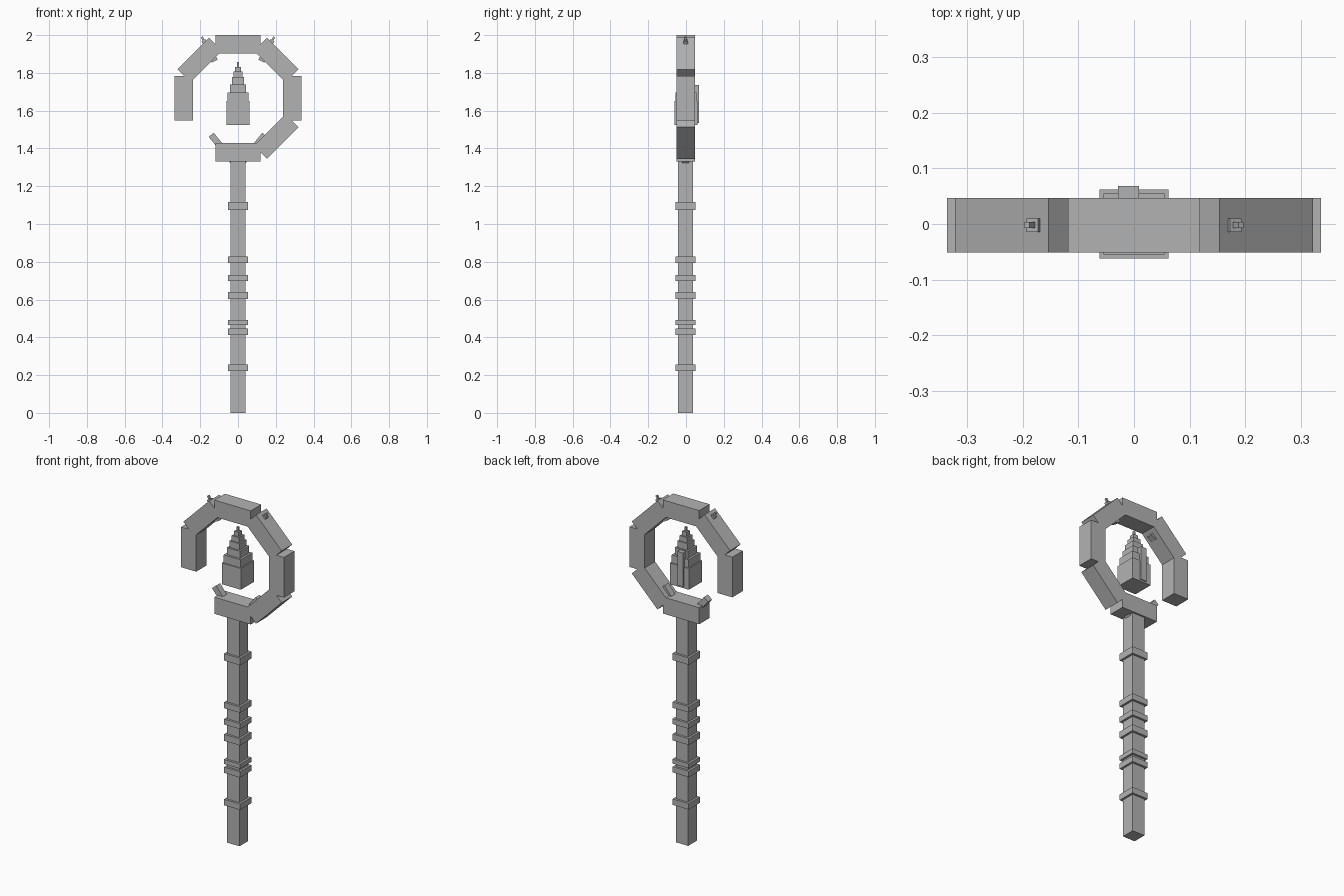
import bpy, math
from mathutils import Matrix, Vector

if "Cube" in bpy.data.objects:
    bpy.data.objects.remove(bpy.data.objects["Cube"])

grey = bpy.data.materials.new("plain grey")
grey.diffuse_color = (0.45, 0.45, 0.45, 1)
grey.use_nodes = True
grey.node_tree.nodes["Principled BSDF"].inputs["Base Color"].default_value = grey.diffuse_color
YC = -0.002  # depth centre of staff and ring


def box(name, centre, size, tilt=0.0):
    """Box with full size, turned by tilt (radians) about the y axis."""
    bpy.ops.mesh.primitive_cube_add(size=1)
    ob = bpy.context.object
    ob.name = name
    ob.data.transform(Matrix.Translation(centre) @ Matrix.Rotation(tilt, 4, 'Y')
                      @ Matrix.Diagonal((*size, 1)))
    ob.data.materials.append(grey)
    return ob


def bar(name, a, b, width, depth):
    """Square bar between two (x, z) points."""
    d = Vector(b) - Vector(a)
    mid = (Vector(a) + Vector(b)) / 2
    return box(name, (mid.x, YC, mid.y), (width, depth, d.length),
               math.atan2(d.x, d.y))


# Shaft with its wrapped bands
box("shaft", (0, YC - 0.001, 0.67), (0.08, 0.08, 1.34))
for lo, hi in [(0.222, 0.257), (0.413, 0.447), (0.465, 0.492), (0.602, 0.64),
               (0.698, 0.73), (0.794, 0.829), (1.075, 1.116)]:
    box("shaft_band", (0, YC - 0.001, (lo + hi) / 2), (0.105, 0.105, hi - lo))

# Octagonal ring head, lower left segment is missing
RZ, R, T = 1.667, 0.335, 0.098
for i in range(8):
    if i == 5:
        continue
    a = i * math.pi / 4
    r = R - T / 2
    box("ring_segment", (r * math.sin(a), YC, RZ - 0.001 + r * math.cos(a)),
        (0.237, 0.098, T), a)

# Crossed prongs at the ring base and stepped spikes at the top
for s in (-1, 1):
    bar("base_prong", (s * 0.142, 1.472), (s * 0.018, 1.322), 0.034, 0.038)
    root = Vector((s * 0.124, 1.862))
    tip = Vector((s * 0.192, 1.99))
    for t, w in ((0.72, 0.036), (0.86, 0.024), (1.0, 0.011)):
        bar("top_spike", root, root.lerp(tip, t), w, w)

# Floating stepped crystal
tiers = [(1.525, 1.65, 0.062), (1.65, 1.697, 0.055), (1.697, 1.739, 0.043),
         (1.739, 1.777, 0.033), (1.777, 1.807, 0.024), (1.807, 1.832, 0.015),
         (1.832, 1.857, 0.005)]
for lo, hi, h in tiers:
    box("crystal_tier", (0, 0, (lo + hi) / 2), (2 * h, 2 * h, hi - lo))
box("crystal_back_shard", (-0.01, 0.053, 1.635), (0.038, 0.03, 0.2))
